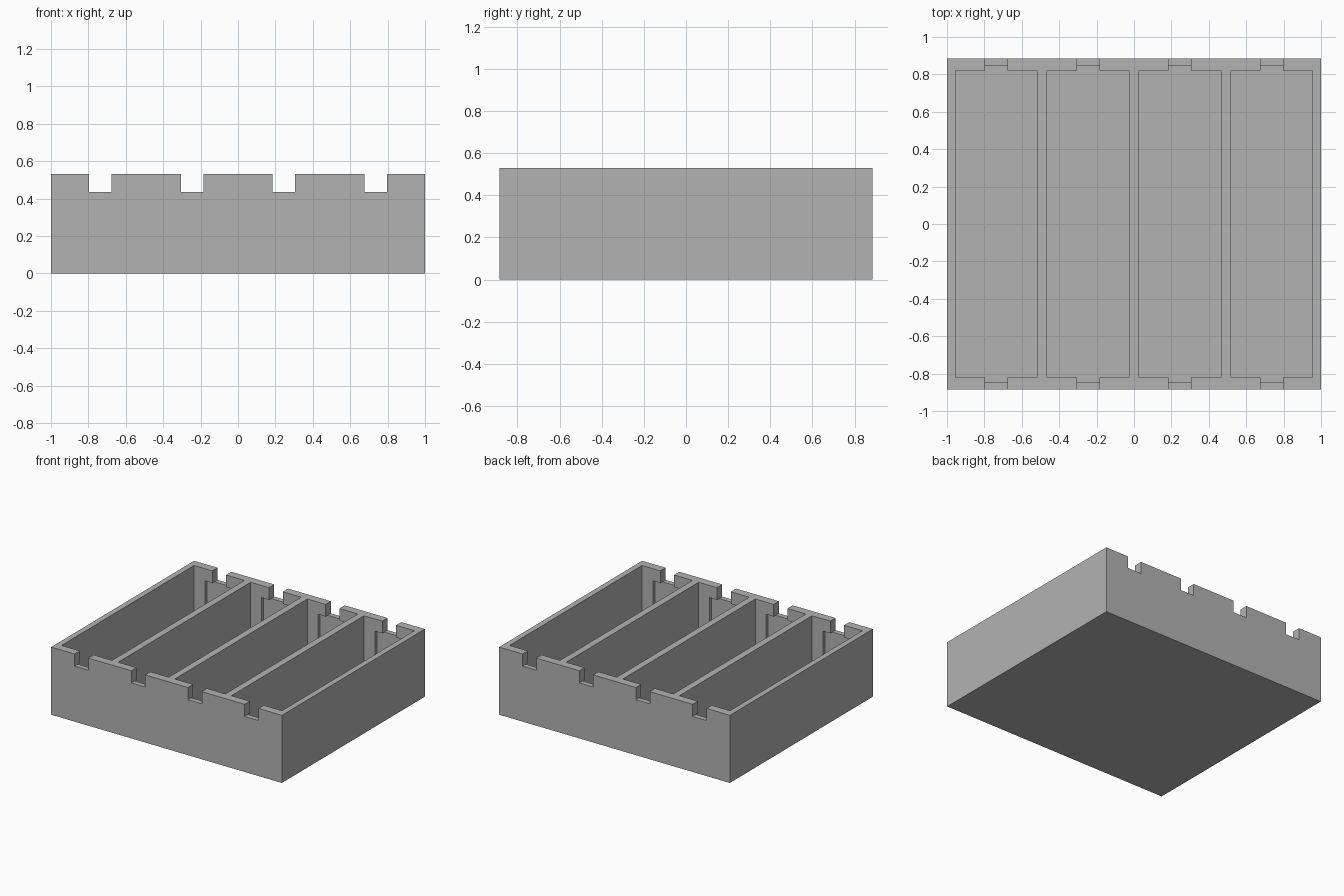
import bpy, bmesh
from mathutils import Matrix, Vector

if "Cube" in bpy.data.objects:
    bpy.data.objects.remove(bpy.data.objects["Cube"])

HALF_X, HALF_Y, HEIGHT = 1.0, 0.885, 0.53
FLOOR, NOTCH_Z, ABOVE = 0.045, 0.435, 0.7
BAYS = [(i - 1.5) * 0.491 for i in range(4)]


def boxes(name, centres, half_x, half_y, z0, z1):
    """One object holding a box at every x centre."""
    bm = bmesh.new()
    for x in centres:
        size = Vector((2 * half_x, 2 * half_y, z1 - z0))
        place = Matrix.Translation((x, 0, (z0 + z1) / 2)) @ Matrix.Diagonal(size.to_4d())
        bmesh.ops.create_cube(bm, size=1, matrix=place)
    mesh = bpy.data.meshes.new(name)
    bm.to_mesh(mesh)
    bm.free()
    obj = bpy.data.objects.new(name, mesh)
    bpy.context.scene.collection.objects.link(obj)
    return obj


# Solid body of the tray
tray = boxes("divided_tray", [0], HALF_X, HALF_Y, 0, HEIGHT)
grey = bpy.data.materials.new("plain_grey")
grey.use_nodes = True
grey.diffuse_color = (0.45, 0.45, 0.45, 1)
grey.node_tree.nodes["Principled BSDF"].inputs["Base Color"].default_value = grey.diffuse_color
tray.data.materials.append(grey)

# Four bays, shallow recesses in their end walls, and notches through the rim
cutters = [
    boxes("bay_cutter", BAYS, 0.219, 0.82, FLOOR, ABOVE),
    boxes("recess_cutter", BAYS, 0.125, 0.845, FLOOR, NOTCH_Z),
    boxes("notch_cutter", BAYS, 0.06, 1.0, NOTCH_Z, ABOVE),
]
for cutter in cutters:
    cutter.hide_render = True
    cut = tray.modifiers.new(cutter.name, "BOOLEAN")
    cut.operation = "DIFFERENCE"
    cut.solver = "EXACT"
    cut.object = cutter

# Bake the cuts and remove the helpers
bpy.context.view_layer.objects.active = tray
for cutter in cutters:
    bpy.ops.object.modifier_apply(modifier=cutter.name)
    bpy.data.objects.remove(cutter)
